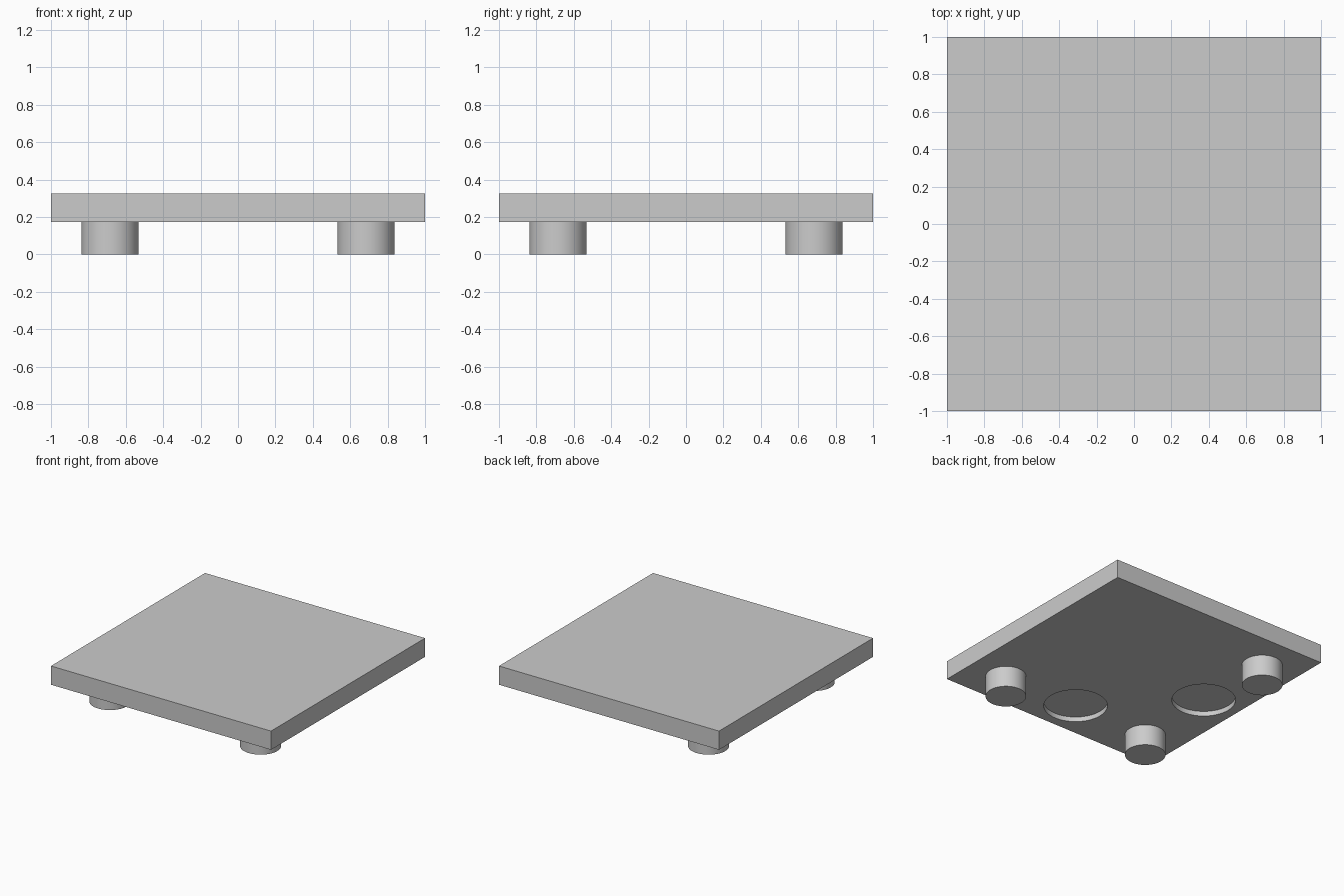
import bpy
from math import radians

SPAN = 0.685                 # distance of feet and sockets from the centre
BOTTOM, TOP = 0.173, 0.327   # underside and top of the slab
SOCKET_DEPTH = 0.04

if "Cube" in bpy.data.objects:
    bpy.data.objects.remove(bpy.data.objects["Cube"], do_unlink=True)

grey = bpy.data.materials.new("plain grey")
grey.use_nodes = True
grey.diffuse_color = (0.6, 0.6, 0.6, 1)
grey.node_tree.nodes["Principled BSDF"].inputs["Base Color"].default_value = (0.6, 0.6, 0.6, 1)


def cylinder(name, x, y, radius, low, high):
    bpy.ops.mesh.primitive_cylinder_add(vertices=64, radius=radius, depth=high - low,
                                        location=(x, y, (low + high) / 2))
    obj = bpy.context.object
    obj.name = name
    obj.data.materials.append(grey)
    bpy.ops.object.shade_smooth_by_angle(angle=radians(30))
    return obj


# Square slab
bpy.ops.mesh.primitive_cube_add(size=1, location=(0, 0, (BOTTOM + TOP) / 2))
slab = bpy.context.object
slab.name = "slab"
slab.scale = (2, 2, TOP - BOTTOM)
bpy.ops.object.transform_apply(location=False, rotation=False, scale=True)
slab.data.materials.append(grey)

# Shallow round sockets in the underside
for side, x, y in (("front", 0, -SPAN), ("right", -SPAN, 0)):
    cutter = cylinder(side + "_socket_cutter", x, y, 0.24, BOTTOM - 0.1, BOTTOM + SOCKET_DEPTH)
    cutter.hide_render = True
    cut = slab.modifiers.new(side + "_socket", "BOOLEAN")
    cut.operation = "DIFFERENCE"
    cut.solver = "EXACT"
    cut.object = cutter
    bpy.context.view_layer.objects.active = slab
    bpy.ops.object.modifier_apply(modifier=cut.name)
    bpy.data.objects.remove(cutter, do_unlink=True)

bpy.ops.object.select_all(action="DESELECT")
slab.select_set(True)
bpy.context.view_layer.objects.active = slab
bpy.ops.object.shade_smooth_by_angle(angle=radians(30))

# Round feet under three corners
for name, sx, sy in (("front_left_foot", 1, -1), ("front_right_foot", -1, -1),
                     ("back_right_foot", -1, 1)):
    cylinder(name, sx * SPAN, sy * SPAN, 0.153, 0, BOTTOM)
